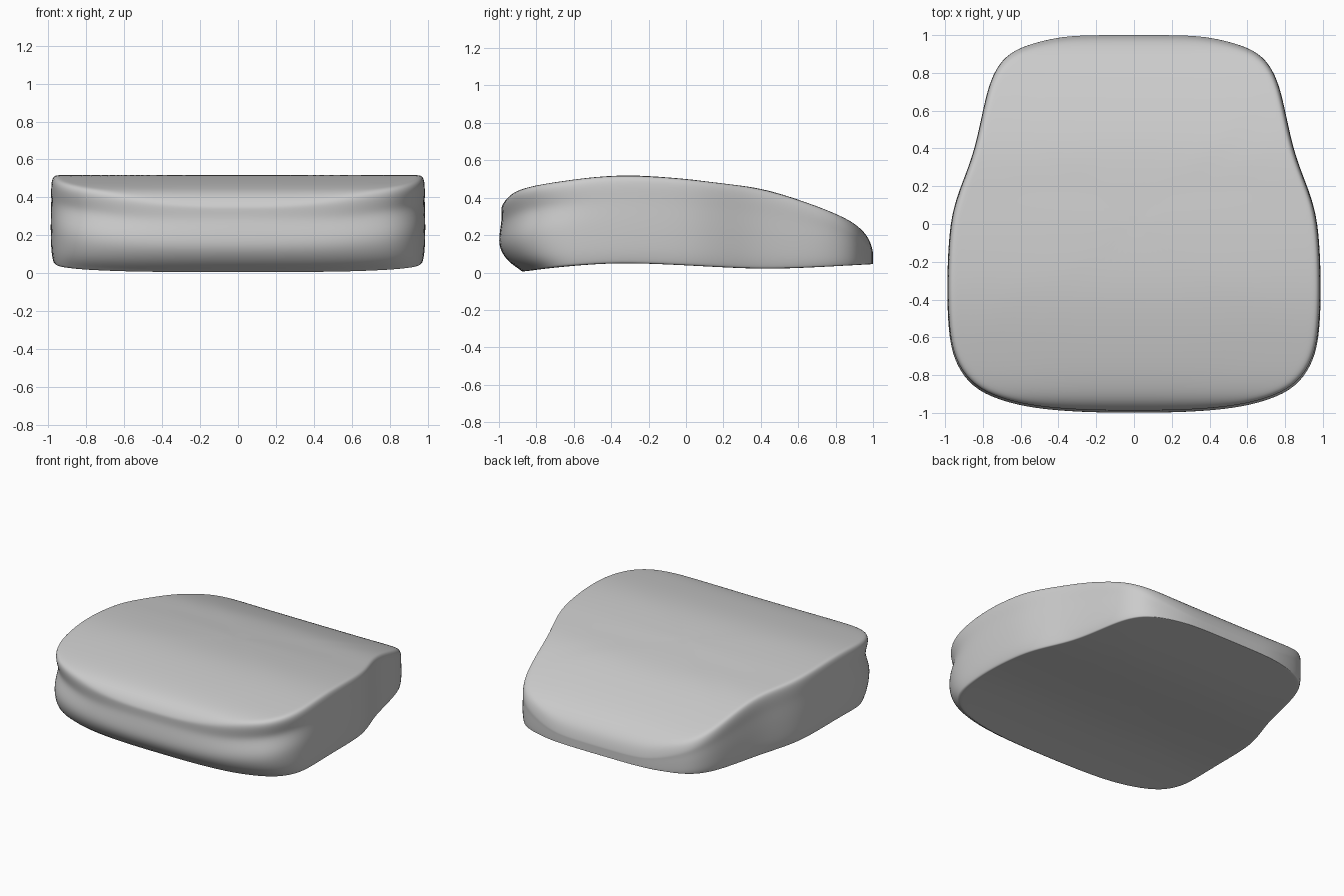
import bpy
import bmesh
from math import exp

cube = bpy.data.objects.get("Cube")
if cube:
    bpy.data.objects.remove(cube, do_unlink=True)


def profile(points, u):
    """Smooth height along a profile of (position, height) points."""
    if u <= points[0][0]:
        return points[0][1]
    for i in range(len(points) - 1):
        (a, p), (b, q) = points[i], points[i + 1]
        if u <= b:
            before, after = points[max(i - 1, 0)], points[min(i + 2, len(points) - 1)]
            m0 = (q - before[1]) / (b - before[0]) * (b - a)
            m1 = (after[1] - p) / (after[0] - a) * (b - a)
            t = (u - a) / (b - a)
            return (p * (1 + 2 * t) * (1 - t) ** 2 + m0 * t * (1 - t) ** 2
                    + q * t * t * (3 - 2 * t) + m1 * t * t * (t - 1))
    return points[-1][1]


# Plan outline of one half, back to front
half = [(0, 1), (.2, 1), (.37, .995), (.53, .96), (.66, .91), (.735, .82),
        (.78, .7), (.82, .5), (.86, .34), (.93, .17), (.97, .03), (.985, -.15),
        (.99, -.35), (.985, -.52), (.97, -.66), (.925, -.78), (.835, -.885),
        (.67, -.95), (.48, -.985), (.22, -1), (0, -1)]
outline = half + [(-x, y) for x, y in reversed(half[1:-1])]

# Side profiles: crown of the cushion, top of its wall, underside
crown = [(-.99, .35), (-.95, .41), (-.9, .44), (-.8, .467), (-.65, .49),
         (-.5, .51), (-.3, .52), (0, .5), (.2, .475), (.4, .45), (.6, .39),
         (.8, .315), (.92, .25), (.98, .18), (1, .13)]
rim = [(-1, .34), (-.9, .41), (-.65, .455), (-.3, .485), (0, .465), (.4, .41),
       (.8, .28), (.92, .21), (1, .11)]
underside = [(-.87, .005), (-.7, .027), (-.4, .05), (-.2, .048), (.2, .028),
             (.4, .02), (.6, .024), (1, .045)]

# Wall levels: height share, inset at side, inset at front
walls = [(0, .02, .12), (.03, .013, .115), (.15, .003, .05), (.36, 0, .002),
         (.55, 0, 0), (.75, .003, .01), (.86, .002, .015), (1, .003, .012)]
caps = [.12, .3, .45, .6, .75, .88, .95]

bm = bmesh.new()
rings = []


def add_ring(points):
    rings.append([bm.verts.new(p) for p in points])


def cap_ring(scale, height):
    add_ring([(x * scale, y * scale, profile(height, y * scale)) for x, y in outline])


def wall_ring(share, side, front):
    """One loop around the wall, with a tuck that is deepest at the front corners."""
    points = []
    for x, y in outline:
        frontness = min(max((-y - .5) / .4, 0), 1)
        tuck = exp(-((share - .78) / .1) ** 2)
        corner = exp(-((y + .85) / .22) ** 2) * min(abs(x) / .7, 1) ** 2
        inset = 1 - side - .03 * tuck * corner
        px = x * inset
        py = y * (1 - front * frontness - .02 * tuck * corner)
        low = profile(underside, py)
        points.append((px, py, low + (profile(rim, y) - low) * share))
    add_ring(points)


# Underside, wall and crown as one run of loops
for scale in caps[:-2]:
    cap_ring(scale, underside)
add_ring([(x * .96, y * (.86 if y < 0 else .985),
           profile(underside, y * (.86 if y < 0 else .985))) for x, y in outline])
for level in walls:
    wall_ring(*level)
for scale in [.985] + caps[::-1]:
    cap_ring(scale, crown)

n = len(outline)
for lower, upper in zip(rings, rings[1:]):
    for i in range(n):
        j = (i + 1) % n
        bm.faces.new((lower[i], lower[j], upper[j], upper[i]))
bm.faces.new(rings[0])
bm.faces.new(rings[-1])
bmesh.ops.recalc_face_normals(bm, faces=bm.faces)

mesh = bpy.data.meshes.new("seat_cushion")
bm.to_mesh(mesh)
bm.free()
cushion = bpy.data.objects.new("seat_cushion", mesh)
bpy.context.collection.objects.link(cushion)

# Plain grey fabric
fabric = bpy.data.materials.new("grey_fabric")
fabric.use_nodes = True
grey = (.6, .6, .6, 1)
fabric.diffuse_color = grey
fabric.node_tree.nodes["Principled BSDF"].inputs["Base Color"].default_value = grey
mesh.materials.append(fabric)

# Soft upholstery surface
soft = cushion.modifiers.new("soft_surface", "SUBSURF")
soft.levels = soft.render_levels = 2
bpy.ops.object.select_all(action="DESELECT")
cushion.select_set(True)
bpy.context.view_layer.objects.active = cushion
bpy.ops.object.shade_smooth()
